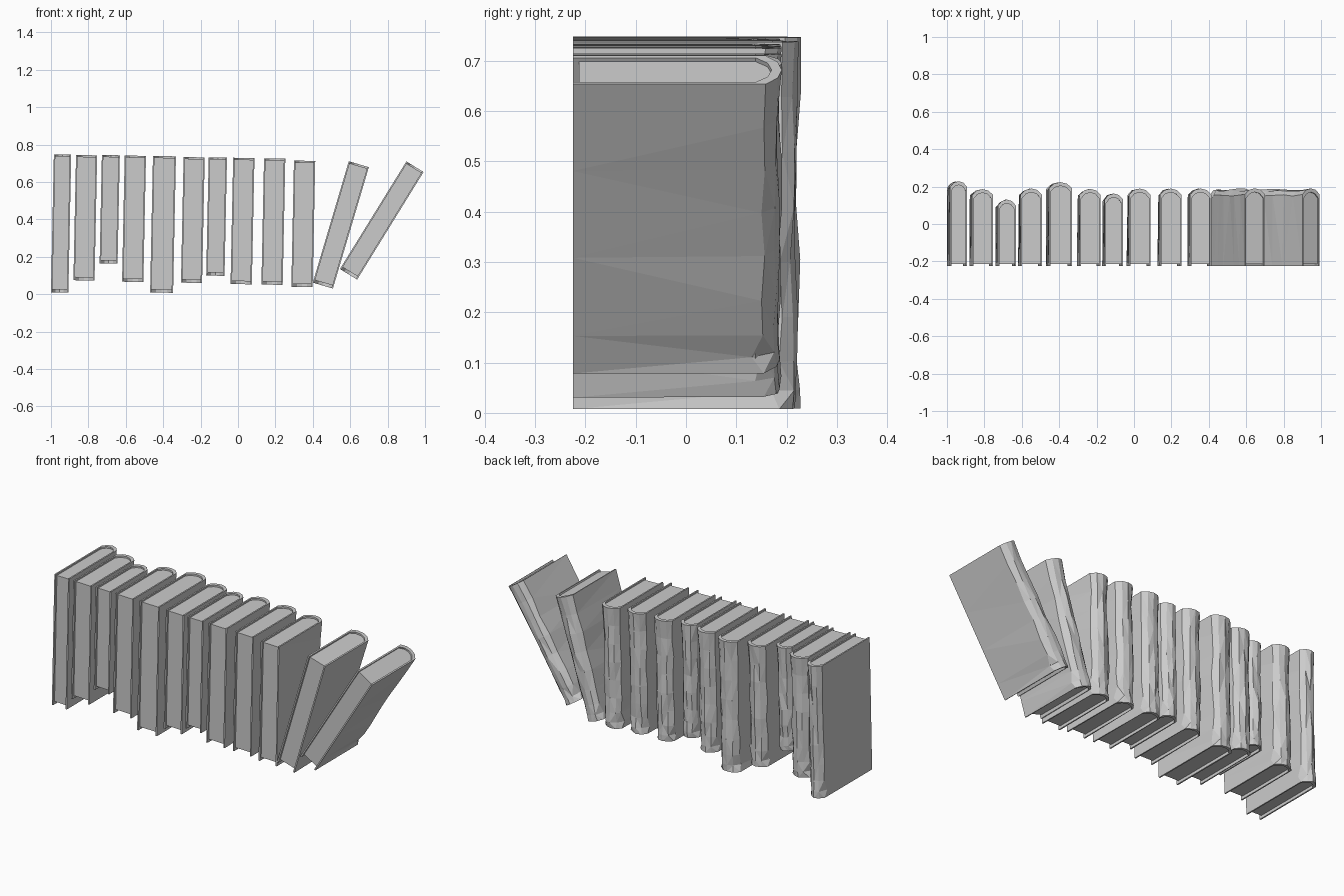
import bpy, bmesh, random
from math import radians
from mathutils import Matrix, Vector

random.seed(4)
COVER = 0.008      # board thickness
FRONT = -0.225     # fore edge of the boards

old = bpy.data.objects.get("Cube")
if old:
    bpy.data.objects.remove(old, do_unlink=True)

grey = bpy.data.materials.new("book grey")
grey.use_nodes = True
tone = (0.6, 0.6, 0.6, 1)
grey.diffuse_color = tone
grey.node_tree.nodes["Principled BSDF"].inputs["Base Color"].default_value = tone


def loft(name, rings, matrix):
    """Skin a stack of equal rings and cap both ends."""
    bm = bmesh.new()
    rows = [[bm.verts.new(p) for p in ring] for ring in rings]
    n = len(rows[0])
    for low, high in zip(rows, rows[1:]):
        for i in range(n):
            j = (i + 1) % n
            bm.faces.new((low[i], low[j], high[j], high[i]))
    bm.faces.new(rows[0])
    bm.faces.new(rows[-1])
    bmesh.ops.recalc_face_normals(bm, faces=bm.faces)
    bmesh.ops.triangulate(bm, faces=bm.faces)
    mesh = bpy.data.meshes.new(name)
    bm.to_mesh(mesh)
    bm.free()
    mesh.materials.append(grey)
    obj = bpy.data.objects.new(name, mesh)
    obj.matrix_world = matrix
    bpy.context.collection.objects.link(obj)


def spine_curve(w, back, inset, worn, low):
    """Points of the rounded spine, from left board to right board."""
    pts = []
    for side, drop in ((0, 0.032), (0.22, 0.008), (0.5, 0), (0.78, 0.008), (1, 0.032)):
        x = inset + side * (w - 2 * inset)
        y = back - drop - inset
        if worn:
            y -= random.uniform(0, 0.01)
            x += (0.5 - side) * w * random.uniform(0, 0.14)
            if low and side in (0, 1):
                y -= 0.02
        pts.append((x, y))
    return pts


def book(number, x, z, tilt, w, h):
    back = 0.23 - 0.62 * (0.74 - h)
    matrix = Matrix.Translation((x, 0, z)) @ Matrix.Rotation(radians(tilt), 4, "Y")

    # Boards and spine as one folded shell with a worn back
    inner = spine_curve(w, back, COVER, False, False)
    inner = [(COVER, FRONT)] + [(px, py - 0.012) for px, py in inner] + [(w - COVER, FRONT)]
    rings = []
    for t in (0, 0.05, 0.13, 0.25, 0.4, 0.55, 0.7, 0.85, 1):
        worn = t < 1
        outer = [(0, FRONT)] + spine_curve(w, back, 0, worn, 0 < t < 0.1) + [(w, FRONT)]
        rings.append([Vector((px, py, t * h)) for px, py in outer + inner[::-1]])
    loft(f"book_{number}_cover", rings, matrix)

    # Page block, set back from the board edges
    pages = [(px, max(py, FRONT + 0.012)) for px, py in inner]
    rings = [[Vector((px, py, level)) for px, py in pages] for level in (0.016, h - 0.009)]
    loft(f"book_{number}_pages", rings, matrix)


# Left edge, base height, lean, thickness, board height
shelf = [
    (-1.0, 0.01, 1.2, 0.093, 0.738),
    (-0.88, 0.075, 1.2, 0.113, 0.67),
    (-0.74, 0.165, 1.2, 0.096, 0.58),
    (-0.62, 0.067, 1.2, 0.114, 0.675),
    (-0.47, 0.01, 1.2, 0.123, 0.73),
    (-0.305, 0.062, 1.2, 0.113, 0.672),
    (-0.17, 0.1, 1.2, 0.098, 0.632),
    (-0.04, 0.055, 1.2, 0.114, 0.675),
    (0.125, 0.052, 1.2, 0.114, 0.675),
    (0.285, 0.04, 1.2, 0.114, 0.675),
    (0.4, 0.062, 16.5, 0.112, 0.677),
    (0.545, 0.135, 31.7, 0.108, 0.676),
]
for number, row in enumerate(shelf, 1):
    book(number, *row)
